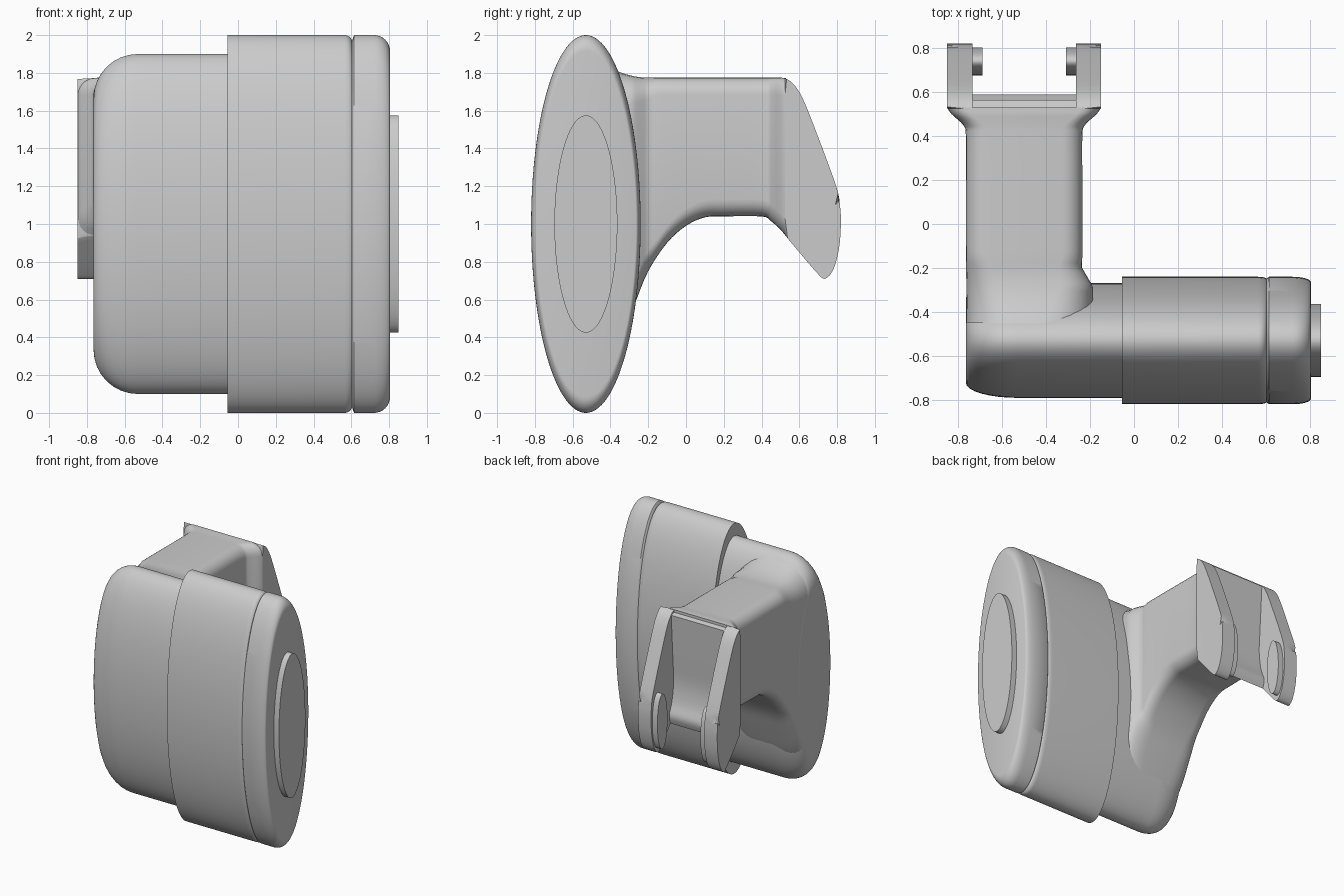
import bpy, bmesh, math
from mathutils import Vector

cube = bpy.data.objects.get("Cube")
if cube:
    bpy.data.objects.remove(cube)

SQUASH = 0.29      # depth of the oval parts relative to their height
ARM_X = -0.5       # centre line of the arm and fork

grey = bpy.data.materials.new("plain_grey")
grey.use_nodes = True
grey.diffuse_color = (0.6, 0.6, 0.6, 1)
for node in grey.node_tree.nodes:
    if node.type == 'BSDF_PRINCIPLED':
        node.inputs["Base Color"].default_value = grey.diffuse_color


def finish(name, bm, angle=35):
    bmesh.ops.recalc_face_normals(bm, faces=bm.faces)
    mesh = bpy.data.meshes.new(name)
    bm.to_mesh(mesh)
    bm.free()
    mesh.materials.append(grey)
    mesh.shade_smooth()
    mesh.set_sharp_from_angle(angle=math.radians(angle))
    obj = bpy.data.objects.new(name, mesh)
    bpy.context.collection.objects.link(obj)
    return obj


def skin(bm, rings):
    """Join closed rings of points and cap both ends."""
    loops = [[bm.verts.new(p) for p in ring] for ring in rings]
    n = len(loops[0])
    for a, b in zip(loops, loops[1:]):
        for i in range(n):
            j = (i + 1) % n
            bm.faces.new((a[i], a[j], b[j], b[i]))
    bm.faces.new(loops[0])
    bm.faces.new(loops[-1])


def oval(name, profile, cy=-0.53, cz=1.0, sides=128):
    """Turn an (x, radius) profile about the x axis, flattened in y."""
    turns = [2 * math.pi * i / sides for i in range(sides)]
    bm = bmesh.new()
    skin(bm, [[(x, cy + SQUASH * r * math.cos(t), cz + r * math.sin(t)) for t in turns]
              for x, r in profile])
    return finish(name, bm)


def arc(cx, cr, radius, start, end, steps=8):
    angles = [math.radians(start + (end - start) * i / steps) for i in range(steps + 1)]
    return [(cx + radius * math.cos(a), cr + radius * math.sin(a)) for a in angles]


def spline(points, steps=4):
    """Smooth curve through the points."""
    pts = [Vector(p) for p in points]
    pts = [pts[0]] + pts + [pts[-1]]
    out = []
    for a, b, c, d in zip(pts, pts[1:], pts[2:], pts[3:]):
        for i in range(steps):
            t = i / steps
            out.append(0.5 * (2 * b + (c - a) * t + (2 * a - 5 * b + 4 * c - d) * t ** 2
                              + (3 * b - a - 3 * c + d) * t ** 3))
    return out + [pts[-1]]


def slab(name, profile, x0, x1, round_x=None, width=0.08):
    """Extrude a (y, z) profile along x, rounding the rim on one side."""
    start = min(y for y, z in profile) / SQUASH + 0.001
    bm = bmesh.new()
    skin(bm, [[(x, y / SQUASH, z) for y, z in profile] for x in (x0, x1)])
    if round_x is not None:
        rim = [e for e in bm.edges
               if all(abs(v.co.x - round_x) < 0.001 for v in e.verts)
               and any(v.co.y > start for v in e.verts)]
        bmesh.ops.bevel(bm, geom=rim, offset=width, segments=6, profile=0.5,
                        affect='EDGES', clamp_overlap=False)
    bmesh.ops.scale(bm, vec=(1, SQUASH, 1), verts=bm.verts)
    return finish(name, bm)


# Oval body with its stepped housing, end cap and raised disc
oval("body", arc(-0.53, 0.665, 0.235, 180, 90) + [(-0.04, 0.9)])
oval("housing", [(-0.055, 1)] + arc(0.565, 0.96, 0.04, 90, 0) + [(0.61, 0.955)])
oval("end_cap", [(0.6, 0.955), (0.61, 0.99), (0.615, 1)] + arc(0.72, 0.915, 0.085, 90, 0))
oval("end_disc", [(0.79, 0.575), (0.85, 0.575)])


# Arm: rounded sections swept backwards, flaring into the fork
def arm_section(y, bottom, half):
    near = max(0, -0.2 - y)
    top = 1.775 + 1.3 * near ** 2
    if y > 0.5:
        top -= 0.1 * (y - 0.5)
    left, right = ARM_X - half, ARM_X + half + min(0.05, 0.6 * near)
    r = 0.09 + 0.13 * min(1, max(0, (-0.15 - y) / 0.3))
    corners = ((right, top, -1, -1, 0), (left, top, 1, -1, 90),
               (left, bottom, 1, 1, 180), (right, bottom, -1, 1, 270))
    return [(x, y, z) for cx, cz, sx, sz, a in corners
            for x, z in arc(cx + sx * r, cz + sz * r, r, a, a + 90, 6)]


stations = spline([
    (-0.45, 0.2, 0.263), (-0.35, 0.385, 0.263), (-0.27, 0.58, 0.263),
    (-0.2, 0.75, 0.264), (-0.1, 0.9, 0.265), (0, 0.99, 0.265),
    (0.1, 1.035, 0.265), (0.2, 1.04, 0.265), (0.4, 1.04, 0.265),
    (0.45, 1.015, 0.277), (0.5, 0.97, 0.33), (0.53, 0.935, 0.35)])
bm = bmesh.new()
skin(bm, [arm_section(*s) for s in stations])
finish("arm", bm)

# Fork cheeks, mirrored about the arm's centre line, each with an inner peg
cheek = spline([
    (0.525, 1.772), (0.57, 1.74), (0.62, 1.66), (0.7, 1.46), (0.795, 1.2),
    (0.815, 1.1), (0.82, 1.0), (0.81, 0.87), (0.78, 0.76), (0.735, 0.71),
    (0.69, 0.745), (0.6, 0.85), (0.525, 0.94)])
for side, label in ((-1, "right"), (1, "left")):
    outer, inner, tip = (ARM_X + side * d for d in (0.35, 0.235, 0.19))
    slab(label + "_fork_cheek", cheek, outer, inner, round_x=outer)
    oval(label + "_fork_peg", [(inner + side * 0.01, 0.22), (tip, 0.22)],
         cy=0.74, cz=0.97, sides=64)

# Hollowed wall between the cheeks
hollow = spline([(0.565, 1.74), (0.545, 1.4), (0.535, 1.2), (0.555, 1.05),
                 (0.59, 0.95), (0.575, 0.88)])
slab("fork_web", [(0.5, 1.76)] + [tuple(p) for p in hollow] + [(0.5, 0.98)],
     ARM_X - 0.24, ARM_X + 0.24)
